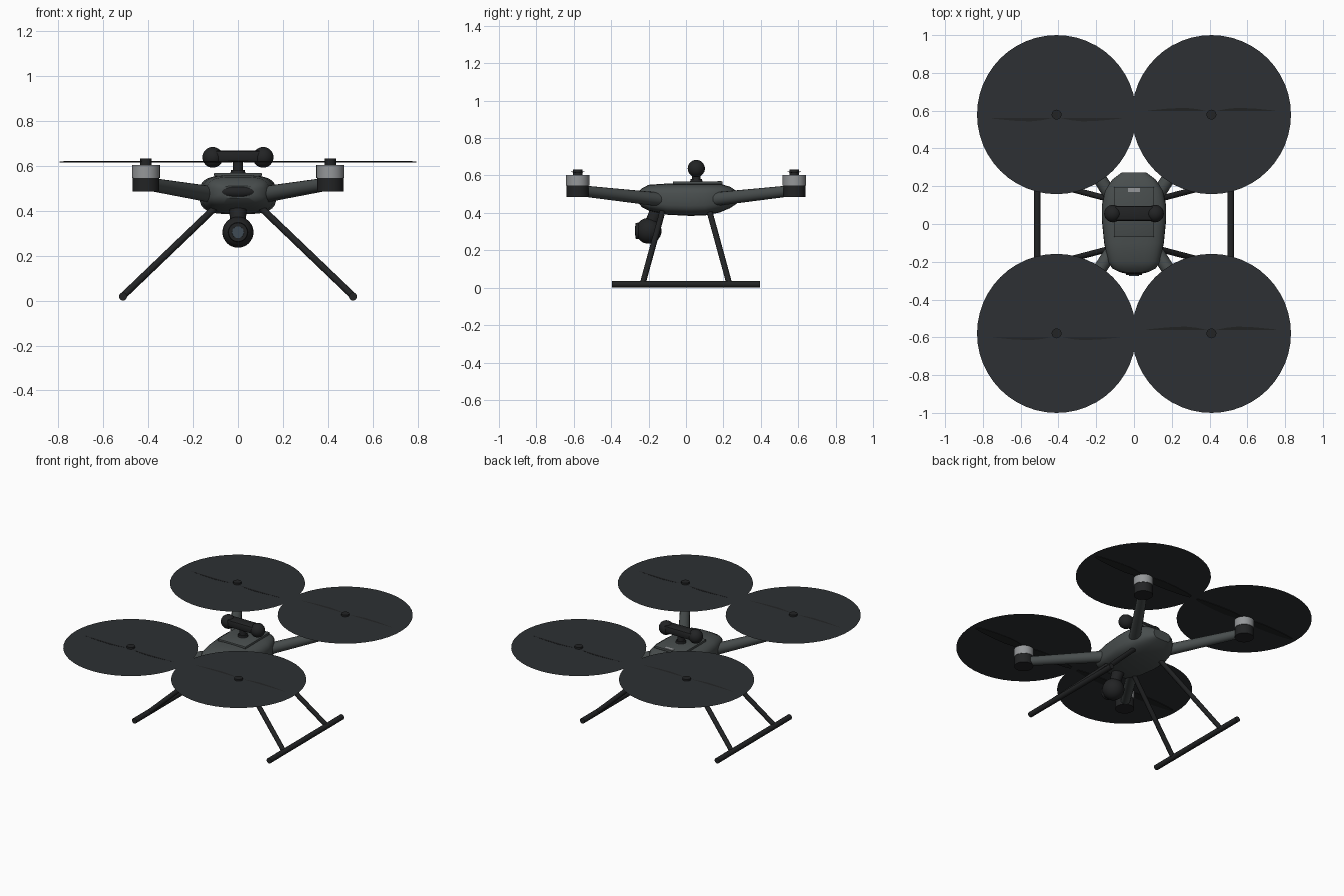
import bpy, bmesh, math
from mathutils import Vector, Matrix

if "Cube" in bpy.data.objects:
    bpy.data.objects.remove(bpy.data.objects["Cube"])


def mat(name, r, g, b):
    m = bpy.data.materials.new(name)
    m.diffuse_color = (r, g, b, 1)
    m.use_nodes = True
    m.node_tree.nodes["Principled BSDF"].inputs["Base Color"].default_value = m.diffuse_color
    return m


SHELL = mat("shell", 0.065, 0.075, 0.075)
BLACK = mat("black", 0.016, 0.017, 0.018)
BLUR = mat("rotor_blur", 0.026, 0.03, 0.033)
METAL = mat("metal", 0.3, 0.31, 0.32)
GLASS = mat("glass", 0.05, 0.07, 0.09)


def finish(name, bm, material, angle=35):
    bmesh.ops.recalc_face_normals(bm, faces=bm.faces)
    me = bpy.data.meshes.new(name)
    bm.to_mesh(me)
    bm.free()
    ob = bpy.data.objects.new(name, me)
    bpy.context.collection.objects.link(ob)
    me.materials.append(material)
    bpy.ops.object.select_all(action='DESELECT')
    ob.select_set(True)
    bpy.context.view_layer.objects.active = ob
    bpy.ops.object.shade_smooth_by_angle(angle=math.radians(angle))
    return ob


def tube(name, a, b, r1, r2, material, n=24):
    a, b = Vector(a), Vector(b)
    d = b - a
    bm = bmesh.new()
    M = Matrix.Translation((a + b) / 2) @ d.to_track_quat('Z', 'Y').to_matrix().to_4x4()
    bmesh.ops.create_cone(bm, cap_ends=True, segments=n, radius1=r1, radius2=r2,
                          depth=d.length, matrix=M)
    return finish(name, bm, material)


def ball(name, c, size, material):
    bm = bmesh.new()
    bmesh.ops.create_uvsphere(bm, u_segments=28, v_segments=16, radius=1,
                              matrix=Matrix.Translation(c) @ Matrix.Diagonal((*size, 1)))
    return finish(name, bm, material)


def box(name, c, size, material, bevel=0.0):
    bm = bmesh.new()
    bmesh.ops.create_cube(bm, size=1,
                          matrix=Matrix.Translation(c) @ Matrix.Diagonal((*size, 1)))
    if bevel:
        bmesh.ops.bevel(bm, geom=bm.edges[:], offset=bevel, segments=2,
                        affect='EDGES', profile=0.5)
    return finish(name, bm, material)


# Body: rounded-box sections (y, half width, bottom, top) lofted front to back
sections = [(-0.255, 0.075, 0.455, 0.51), (-0.235, 0.115, 0.43, 0.532),
            (-0.20, 0.138, 0.412, 0.55), (-0.10, 0.158, 0.39, 0.557),
            (0.02, 0.17, 0.384, 0.558), (0.10, 0.17, 0.386, 0.558),
            (0.18, 0.153, 0.402, 0.556), (0.235, 0.115, 0.425, 0.54),
            (0.273, 0.065, 0.45, 0.515)]
bm = bmesh.new()
N = 32
rings = []
for y, w, z0, z1 in sections:
    ring = []
    for i in range(N):
        t = 2 * math.pi * i / N
        c, s = math.cos(t), math.sin(t)
        px = math.copysign(abs(c) ** 0.6, c) * w
        pz = math.copysign(abs(s) ** 0.6, s) * (z1 - z0) / 2
        ring.append(bm.verts.new((px, y, (z0 + z1) / 2 + pz)))
    rings.append(ring)
for r, q in zip(rings, rings[1:]):
    for i in range(N):
        j = (i + 1) % N
        bm.faces.new((r[i], r[j], q[j], q[i]))
bm.faces.new(rings[0])
bm.faces.new(rings[-1])
finish("body_shell", bm, SHELL)

# Nose visor, battery cover and its small label plate
ball("nose_visor", (0, -0.232, 0.484), (0.098, 0.034, 0.03), BLACK)
box("battery_cover", (0, 0.063, 0.56), (0.212, 0.266, 0.016), SHELL, 0.004)
box("cover_latch", (0, 0.18, 0.568), (0.064, 0.022, 0.006), METAL)

# Top sensor: stalk, cross bar, two end balls
tube("sensor_base", (0, 0.055, 0.56), (0, 0.055, 0.58), 0.035, 0.03, BLACK)
tube("sensor_stalk", (0, 0.055, 0.56), (0, 0.055, 0.63), 0.022, 0.022, BLACK)
box("sensor_bar", (0, 0.056, 0.642), (0.22, 0.078, 0.05), BLACK, 0.012)
for s, side in ((-1, "left"), (1, "right")):
    ball(f"sensor_ball_{side}", (s * 0.112, 0.055, 0.637), (0.046,) * 3, BLACK)

# Camera under the nose
tube("gimbal_mount", (0, -0.185, 0.345), (0, -0.15, 0.42), 0.034, 0.04, BLACK)
ball("camera_ball", (0, -0.2, 0.304), (0.069,) * 3, BLACK)
tube("lens_ring", (0, -0.23, 0.304), (0, -0.271, 0.304), 0.046, 0.042, BLACK)
tube("lens_glass", (0, -0.25, 0.304), (0, -0.274, 0.304), 0.028, 0.026, GLASS)


def blade(name, c, flip):
    # Two tapered wings, slightly tilted so the leading edge breaks the disc
    bm = bmesh.new()
    outline = [(0.02, 0.018), (0.08, 0.03), (0.14, 0.036), (0.23, 0.032),
               (0.33, 0.022), (0.385, 0.01)]
    for s in (-1, 1):
        pts = [(s * x, -h) for x, h in outline] + [(s * x, h * 0.8) for x, h in outline[::-1]]
        vs = [bm.verts.new((c[0] + flip * x, c[1] + flip * y, c[2] - 0.08 * y - 0.0045))
              for x, y in pts]
        f = bm.faces.new(vs)
        ext = bmesh.ops.extrude_face_region(bm, geom=[f])['geom']
        bmesh.ops.translate(bm, vec=(0, 0, 0.003),
                            verts=[v for v in ext if isinstance(v, bmesh.types.BMVert)])
    finish(name, bm, BLACK)


for sx, side in ((-1, "left"), (1, "right")):
    for sy, end in ((-1, "front"), (1, "rear")):
        tag = f"{end}_{side}"
        x, y = sx * 0.41, sy * 0.579
        # Arm with rounded root
        root, tip = (sx * 0.118, sy * 0.145, 0.472), (x, y, 0.52)
        tube(f"arm_{tag}", root, tip, 0.037, 0.029, SHELL, 16)
        ball(f"arm_root_{tag}", root, (0.037,) * 3, SHELL)
        # Motor, hub and rotor
        tube(f"motor_base_{tag}", (x, y, 0.484), (x, y, 0.55), 0.059, 0.059, BLACK, 32)
        tube(f"motor_bell_{tag}", (x, y, 0.546), (x, y, 0.602), 0.062, 0.062, METAL, 32)
        tube(f"rotor_hub_{tag}", (x, y, 0.60), (x, y, 0.632), 0.026, 0.026, BLACK)
        bm = bmesh.new()
        bmesh.ops.create_circle(bm, cap_ends=True, segments=48, radius=0.421,
                                matrix=Matrix.Translation((x, y, 0.62)))
        finish(f"rotor_disc_{tag}", bm, BLUR)
        blade(f"rotor_blade_{tag}", (x, y, 0.62), -sx)
        # Landing leg
        tube(f"leg_{tag}", (sx * 0.105, sy * 0.125, 0.41), (sx * 0.512, sy * 0.232, 0.02),
             0.0155, 0.0155, BLACK, 16)
    # Skid
    tube(f"skid_{side}", (sx * 0.512, -0.395, 0.018), (sx * 0.512, 0.395, 0.018),
         0.018, 0.018, BLACK, 16)
